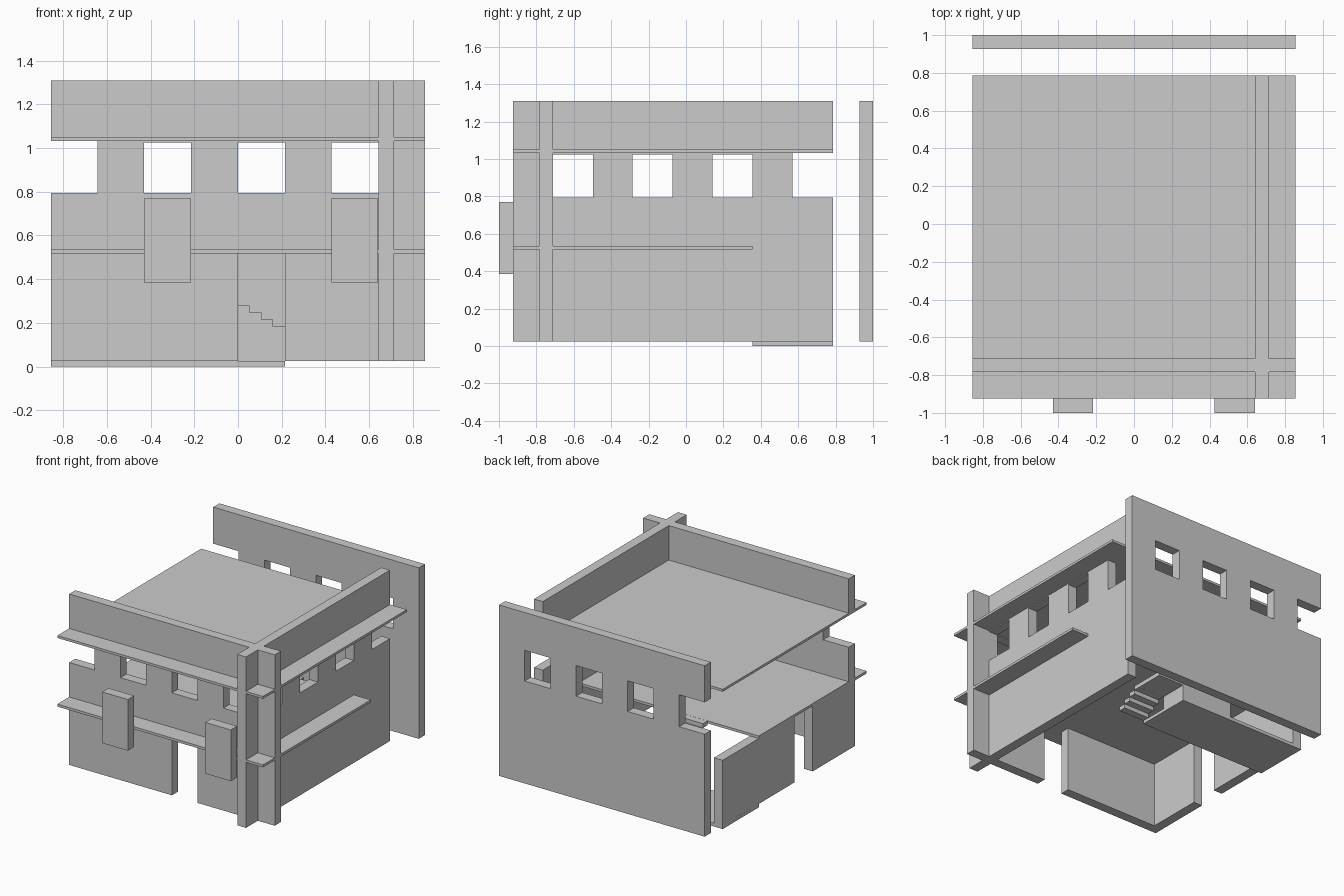
import bpy, bmesh

if "Cube" in bpy.data.objects:
    bpy.data.objects.remove(bpy.data.objects["Cube"])

T = 0.073                    # wall thickness
RISE, RUN = 0.0319, 0.0537   # stair step
BASE, TOP = 0.025, 1.31      # wall bottom and top


def box(name, x0, x1, y0, y1, z0, z1):
    bm = bmesh.new()
    bmesh.ops.create_cube(bm, size=1)
    for v in bm.verts:
        v.co = ((x0 + x1) / 2 + v.co.x * (x1 - x0),
                (y0 + y1) / 2 + v.co.y * (y1 - y0),
                (z0 + z1) / 2 + v.co.z * (z1 - z0))
    return finish(name, bm)


def finish(name, bm):
    me = bpy.data.meshes.new(name)
    bm.to_mesh(me)
    bm.free()
    ob = bpy.data.objects.new(name, me)
    bpy.context.collection.objects.link(ob)
    return ob


def wall(name, axis, mid, u0, u1, holes, z1=TOP):
    """Upright panel along an axis, with rectangular openings (u0, u1, z0, z1)."""
    us = sorted({u0, u1, *[h[i] for h in holes for i in (0, 1)]})
    zs = sorted({BASE, z1, *[h[i] for h in holes for i in (2, 3)]})
    bm = bmesh.new()
    place = (lambda u, z: (u, mid, z)) if axis == 'x' else (lambda u, z: (mid, u, z))
    for a, b in zip(us, us[1:]):
        for c, d in zip(zs, zs[1:]):
            u, z = (a + b) / 2, (c + d) / 2
            if any(h[0] < u < h[1] and h[2] < z < h[3] for h in holes):
                continue
            bm.faces.new([bm.verts.new(place(*p)) for p in ((a, c), (b, c), (b, d), (a, d))])
    bmesh.ops.remove_doubles(bm, verts=bm.verts, dist=0.0005)
    bmesh.ops.recalc_face_normals(bm, faces=bm.faces)
    ob = finish(name, bm)
    mod = ob.modifiers.new("thickness", 'SOLIDIFY')
    mod.thickness = T
    mod.offset = 0
    return ob


# Outer walls with window rows and an open notch at the end
WIN = (0.795, 1.025)
x_windows = [(a, a + 0.214, *WIN) for a in (-0.429, 0.0, 0.428)]
x_notch = (-0.855, -0.643, 0.795, 1.035)
door = (0.0, 0.214, BASE, 0.517)
wall("front_wall", 'x', -0.748, -0.855, 0.855, x_windows + [x_notch, door])
wall("back_wall", 'x', 0.963, -0.855, 0.855, x_windows + [x_notch])
y_windows = [(a, a + 0.214, *WIN) for a in (-0.712, -0.285, 0.142)]
wall("right_wall", 'y', 0.678, -0.925, 0.785, y_windows + [(0.57, 0.785, 0.795, 1.035)])

# Low left wall with a doorway
wall("left_wall", 'y', -0.818, -0.712, 0.785, [(-0.285, -0.07, BASE, 0.517)], z1=0.517)

# Floor slabs
box("roof_slab", -0.855, 0.855, -0.925, 0.785, 1.033, 1.051)
box("upper_floor", -0.855, 0.855, -0.925, 0.356, 0.517, 0.536)
box("stair_ground_slab", -0.855, 0.214, 0.356, 0.785, 0.0, BASE)

# Front panels hung on the upper floor edge
for i, x in enumerate((-0.429, 0.427)):
    box(f"front_panel_{i + 1}", x, x + 0.213, -1.0, -0.925, 0.385, 0.77)

# Stairs turning twice: lower flight, landing, middle flight, landing, upper flight
Y0, Y1, Y2 = 0.356, 0.571, 0.785
L1 = BASE + 4 * RISE
L2 = L1 + 8 * RISE
for k in range(4):
    y, z = Y0 + k * RUN, BASE + k * RISE
    box(f"lower_step_{k + 1}", 0.214, 0.429, y, y + RUN, z, z + RISE)
    y, z = Y1 - (k + 1) * RUN, L2 + k * RISE
    box(f"upper_step_{k + 1}", -0.429, -0.214, y, y + RUN, z, z + RISE)
box("lower_landing", 0.214, 0.429, Y1, Y2, L1 - RISE, L1)
box("upper_landing", -0.429, -0.214, Y1, Y2, L2 - RISE, L2)
box("stair_base", -0.214, 0.214, Y1, Y2, BASE, L1)

# Middle flight as one stepped profile
profile = [(-0.214, L1), (0.214, L1)]
for k in range(8):
    z = L1 + (k + 1) * RISE
    profile += [(0.214 - k * RUN, z), (0.214 - (k + 1) * RUN if k < 7 else -0.214, z)]
bm = bmesh.new()
near = [bm.verts.new((x, Y1, z)) for x, z in profile]
far = [bm.verts.new((x, Y2, z)) for x, z in profile]
bm.faces.new(near)
bm.faces.new(far[::-1])
for i in range(len(near)):
    j = (i + 1) % len(near)
    bm.faces.new((near[i], far[i], far[j], near[j]))
bmesh.ops.recalc_face_normals(bm, faces=bm.faces)
finish("middle_flight", bm)
